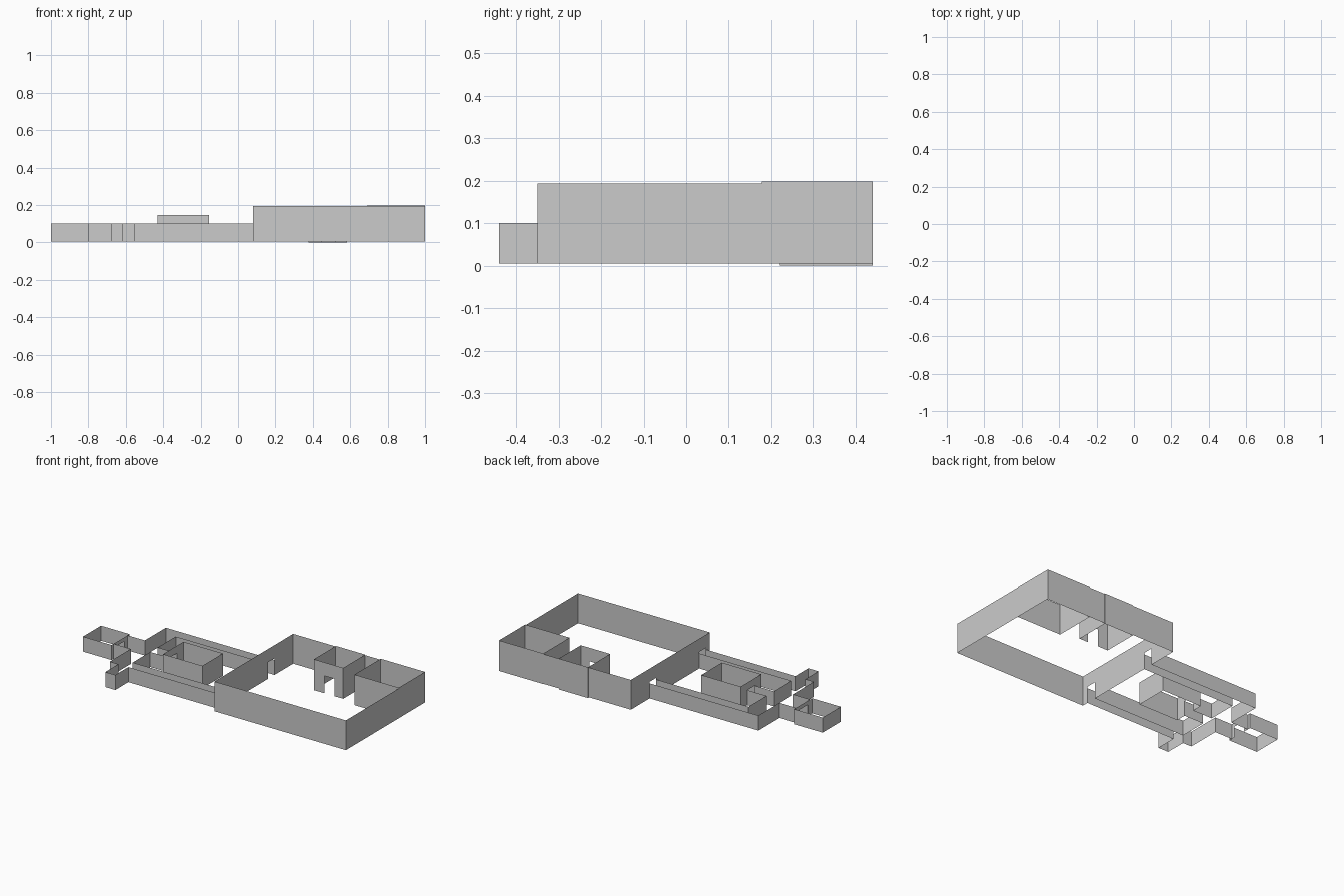
import bpy, bmesh
from mathutils import Vector

if "Cube" in bpy.data.objects:
    bpy.data.objects.remove(bpy.data.objects["Cube"])

BASE = 0.005


def walls(name, runs, top, base=BASE, doors=()):
    """Thin upright walls along each run of (x, y) points.
    doors: (run, segment, start, end, head height), start/end as distance along the segment."""
    bm = bmesh.new()

    def panel(a, b, z0, z1):
        bm.faces.new([bm.verts.new((p.x, p.y, z)) for p, z in
                      ((a, z0), (b, z0), (b, z1), (a, z1))])

    for r, run in enumerate(runs):
        for s in range(len(run) - 1):
            a, b = Vector(run[s]), Vector(run[s + 1])
            step = (b - a).normalized()
            cuts = sorted(d[2:] for d in doors if d[:2] == (r, s))
            at = a
            for start, end, head in cuts:
                p, q = a + step * start, a + step * end
                panel(at, p, base, top)
                panel(p, q, head, top)
                at = q
            panel(at, b, base, top)
    bmesh.ops.remove_doubles(bm, verts=bm.verts, dist=0.0005)
    mesh = bpy.data.meshes.new(name)
    bm.to_mesh(mesh)
    bm.free()
    ob = bpy.data.objects.new(name, mesh)
    bpy.context.collection.objects.link(ob)
    return ob


def rect(x0, x1, y0, y1):
    return [(x0, y0), (x1, y0), (x1, y1), (x0, y1), (x0, y0)]


# Great hall: west wall (last segment, running from y=.44 down) opens to both corridors
walls("great_hall", [rect(0.08, 1.0, -0.35, 0.437)], 0.193,
      doors=[(0, 3, 0.437 - 0.25, 0.437 - 0.185, 0.11),
             (0, 3, 0.437 + 0.245, 0.437 + 0.31, 0.11)])

# Two rooms inside the hall
walls("hall_small_room", [rect(0.377, 0.582, 0.22, 0.44)], 0.195, 0.0,
      doors=[(0, 0, 0.073, 0.143, 0.11)])
walls("hall_corner_room", [rect(0.69, 1.0, 0.178, 0.44)], 0.198)

# Outer corridor walls with the west passage and the south porch
walls("corridor_outer", [
    [(0.08, 0.25), (-0.68, 0.25), (-0.68, 0.04), (-0.80, 0.04)],
    [(-0.80, -0.10), (-0.68, -0.10), (-0.68, -0.31), (-0.62, -0.31),
     (-0.62, -0.44), (-0.55, -0.44), (-0.55, -0.31), (0.08, -0.31)],
], 0.10)

# Inner corridor walls leading into the chamber
walls("corridor_inner", [
    [(0.08, 0.185), (-0.565, 0.185), (-0.565, 0.005), (-0.43, 0.005)],
    [(0.08, -0.245), (-0.565, -0.245), (-0.565, -0.07), (-0.43, -0.07)],
], 0.10)

# Central chamber, door in its west wall
walls("central_chamber", [rect(-0.43, -0.155, -0.135, 0.07)], 0.147,
      doors=[(0, 3, 0.065, 0.14, 0.10)])

# West end room, door in its east wall
walls("west_room", [rect(-1.0, -0.80, -0.12, 0.06)], 0.10,
      doors=[(0, 1, 0.045, 0.125, 0.075)])
